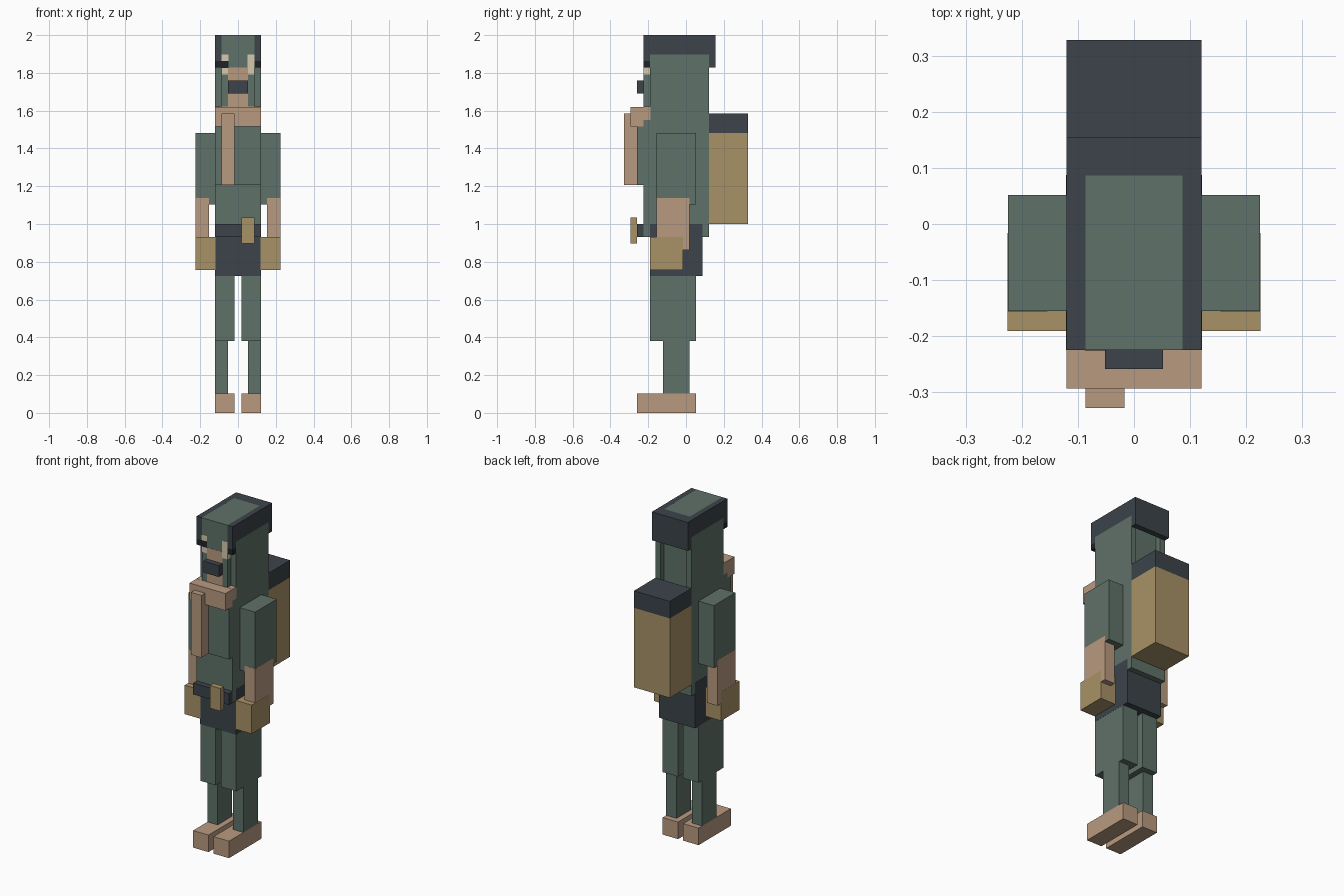
import bpy

if "Cube" in bpy.data.objects:
    bpy.data.objects.remove(bpy.data.objects["Cube"])

U = 2 / 58      # one grid cell of the blocky figure
E = 0.02        # tiny offset that lets one skin sit over a flush one


def material(name, hexcode):
    rgb = [int(hexcode[i:i + 2], 16) / 255 for i in (0, 2, 4)]
    m = bpy.data.materials.new(name)
    m.diffuse_color = [((c + 0.055) / 1.055) ** 2.4 for c in rgb] + [1]
    m.use_nodes = True
    m.node_tree.nodes["Principled BSDF"].inputs["Base Color"].default_value = m.diffuse_color
    return m


GREEN = material("green_cloth", "5F7168")
DARK = material("dark_cloth", "3C444A")
SKIN = material("skin", "B99A80")
TAN = material("tan_leather", "A99267")
CREAM = material("cream", "D6C9AE")
BLACK = material("black", "1F2429")


def box(name, mat, x, y, z, grow=0.0):
    """Box from (min, max) ranges in grid cells."""
    lo = [(r[0] - grow) * U for r in (x, y, z)]
    hi = [(r[1] + grow) * U for r in (x, y, z)]
    bpy.ops.mesh.primitive_cube_add(size=1, location=[(a + b) / 2 for a, b in zip(lo, hi)])
    ob = bpy.context.object
    ob.name = name
    for v in ob.data.vertices:
        v.co = [c * (b - a) for c, a, b in zip(v.co, lo, hi)]
    ob.data.materials.append(mat)
    return ob


def pair(name, mat, x, y, z, grow=0.0):
    box(name + "_right", mat, x, y, z, grow)
    box(name + "_left", mat, (-x[1], -x[0]), y, z, grow)


FULL = (-3.5, 3.5)

# Legs and arms
pair("foot", SKIN, (0.5, 3.5), (-7.5, 1.5), (0, 3))
pair("lower_leg", GREEN, (1.5, 3.5), (-3.5, 0.5), (3, 11))
pair("upper_leg", GREEN, (0.5, 3.5), (-5.5, 1.5), (11, 21))
pair("upper_arm", GREEN, (3.5, 6.5), (-4.5, 1.5), (32, 43))
pair("forearm", SKIN, (4.5, 6.5), (-4.5, 0.5), (25, 33), E)
pair("glove", TAN, (3.5, 6.5), (-5.5, -0.5), (22, 27), 2 * E)

# Torso and belt
box("pelvis", DARK, FULL, (-5.5, 2.5), (21, 29), E)
box("torso", GREEN, FULL, (-6.5, 3.5), (27, 45))
box("chest", GREEN, FULL, (-7.5, -6.5), (35, 44))
box("belt", DARK, FULL, (-7.5, -6.5), (27, 29))
box("belt_pouch", TAN, (0.5, 2.5), (-8.5, -7.5), (26, 30))

# Collar and hanging scarf end
box("collar_front", SKIN, FULL, (-8.5, -6.5), (44, 47))
box("collar_back", SKIN, FULL, (-6.5, -5.5), (45, 47), E)
box("scarf_end", SKIN, (-2.5, -0.5), (-9.5, -7.5), (35, 46))

# Backpack
box("backpack", TAN, FULL, (3.5, 9.5), (29, 43))
box("backpack_lid", DARK, FULL, (3.5, 9.5), (43, 46))

# Head and face
box("head", GREEN, (-2.5, 2.5), (-6.5, 2.5), (45, 58))
pair("head_side", GREEN, (2.5, 3.5), (-5.5, 3.5), (45, 55))
box("face", SKIN, (-1.5, 1.5), (-6.5, -5.5), (46, 53), E)
box("moustache", DARK, (-1.5, 1.5), (-7.5, -6.5), (49, 51))
pair("eye_white", CREAM, (1.5, 2.5), (-6.5, -5.5), (52, 55), E)
box("pupil_left", BLACK, (-2.5, -1.5), (-6.5, -5.5), (53, 54), 2 * E)

# Cap rim around the head
pair("cap_side", DARK, (2.5, 3.5), (-6.5, 4.5), (55, 58))
pair("cap_front_corner", DARK, (2.5, 3.5), (-6.5, -5.5), (54, 55))
pair("goggle_strap", BLACK, (2.5, 3.5), (-6.5, -5.5), (53, 54))
box("cap_back_top", DARK, (-2.5, 2.5), (2.5, 4.5), (55, 58))
box("cap_back", DARK, FULL, (3.5, 4.5), (53, 55))
